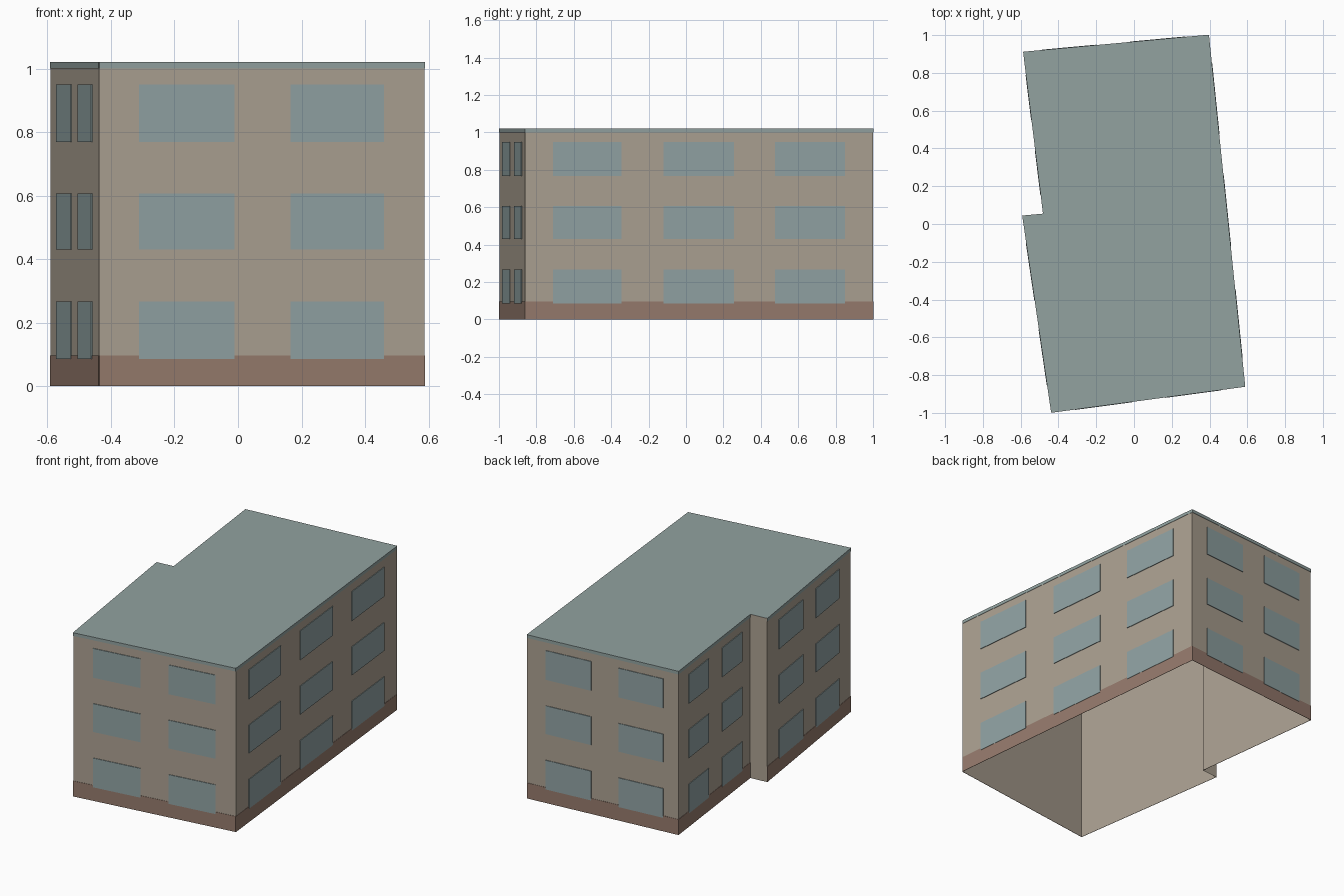
import bpy
from mathutils import Vector

old = bpy.data.objects.get("Cube")
if old:
    bpy.data.objects.remove(old, do_unlink=True)


def material(name, rgb):
    # sRGB bytes to linear values
    lin = [((c / 255 + 0.055) / 1.055) ** 2.4 for c in rgb]
    m = bpy.data.materials.new(name)
    m.use_nodes = True
    m.diffuse_color = (*lin, 1)
    bsdf = m.node_tree.nodes["Principled BSDF"]
    bsdf.inputs["Base Color"].default_value = (*lin, 1)
    bsdf.inputs["Roughness"].default_value = 0.9
    return m


TAN = material("tan_wall", (172, 161, 146))
BROWN = material("brown_base", (150, 123, 109))
GLASS = material("grey_blue_glass", (145, 163, 164))
ROOF = material("grey_green_roof", (146, 162, 160))


def add_mesh(name, verts, faces, mat):
    me = bpy.data.meshes.new(name)
    me.from_pydata(verts, [], faces)
    me.materials.append(mat)
    ob = bpy.data.objects.new(name, me)
    bpy.context.collection.objects.link(ob)
    return ob


HEIGHT = 1.02
TRIM_Z = 1.0
BASE_Z = 0.097

# Counter-clockwise footprint with a step on the right side
FOOTPRINT = [Vector(p) for p in (
    (-0.437, -0.997), (0.587, -0.86), (0.395, 1.0),
    (-0.585, 0.91), (-0.48, 0.055), (-0.59, 0.045))]
N = len(FOOTPRINT)

# Window columns of each wall as fractions of its length; the step wall is plain
WALLS = {
    "front": (0, [(0.122, 0.415), (0.588, 0.876)]),
    "left": (1, [(0.08, 0.277), (0.398, 0.6), (0.718, 0.919)]),
    "back": (2, [(0.125, 0.425), (0.605, 0.9)]),
    "right_rear": (3, [(0.14, 0.42), (0.606, 0.887)]),
    "right_front": (5, [(0.14, 0.43), (0.58, 0.86)]),
}
FLOORS = [(0.085, 0.267), (0.43, 0.606), (0.768, 0.95)]

# Open-bottomed wall shell and flat roof
ring = [(p.x, p.y, z) for z in (0, HEIGHT) for p in FOOTPRINT]
add_mesh("walls", ring,
         [(i, (i + 1) % N, (i + 1) % N + N, i + N) for i in range(N)], TAN)
add_mesh("roof", ring[N:], [tuple(range(N))], ROOF)


def plates(name, wall, rects, depth, mat):
    """Thin raised plates on a wall, each given as (u0, u1, z0, z1)."""
    a, b = FOOTPRINT[wall], FOOTPRINT[(wall + 1) % N]
    d = b - a
    out = Vector((d.y, -d.x)).normalized() * depth
    verts, faces = [], []
    for u0, u1, z0, z1 in rects:
        k = len(verts)
        for off in (Vector((0, 0)), out):
            for u, z in ((u0, z0), (u1, z0), (u1, z1), (u0, z1)):
                p = a + d * u + off
                verts.append((p.x, p.y, z))
        faces.append(tuple(range(k + 4, k + 8)))
        for i in range(4):
            j = (i + 1) % 4
            faces.append((k + i, k + j, k + j + 4, k + i + 4))
    add_mesh(name, verts, faces, mat)


# Base band, roof edge and windows on every finished wall
for side, (wall, columns) in WALLS.items():
    plates(side + "_base_band", wall, [(0, 1, 0, BASE_Z)], 0.002, BROWN)
    plates(side + "_roof_edge", wall, [(0, 1, TRIM_Z, HEIGHT)], 0.002, ROOF)
    plates(side + "_windows", wall,
           [(*c, *f) for c in columns for f in FLOORS], 0.004, GLASS)
